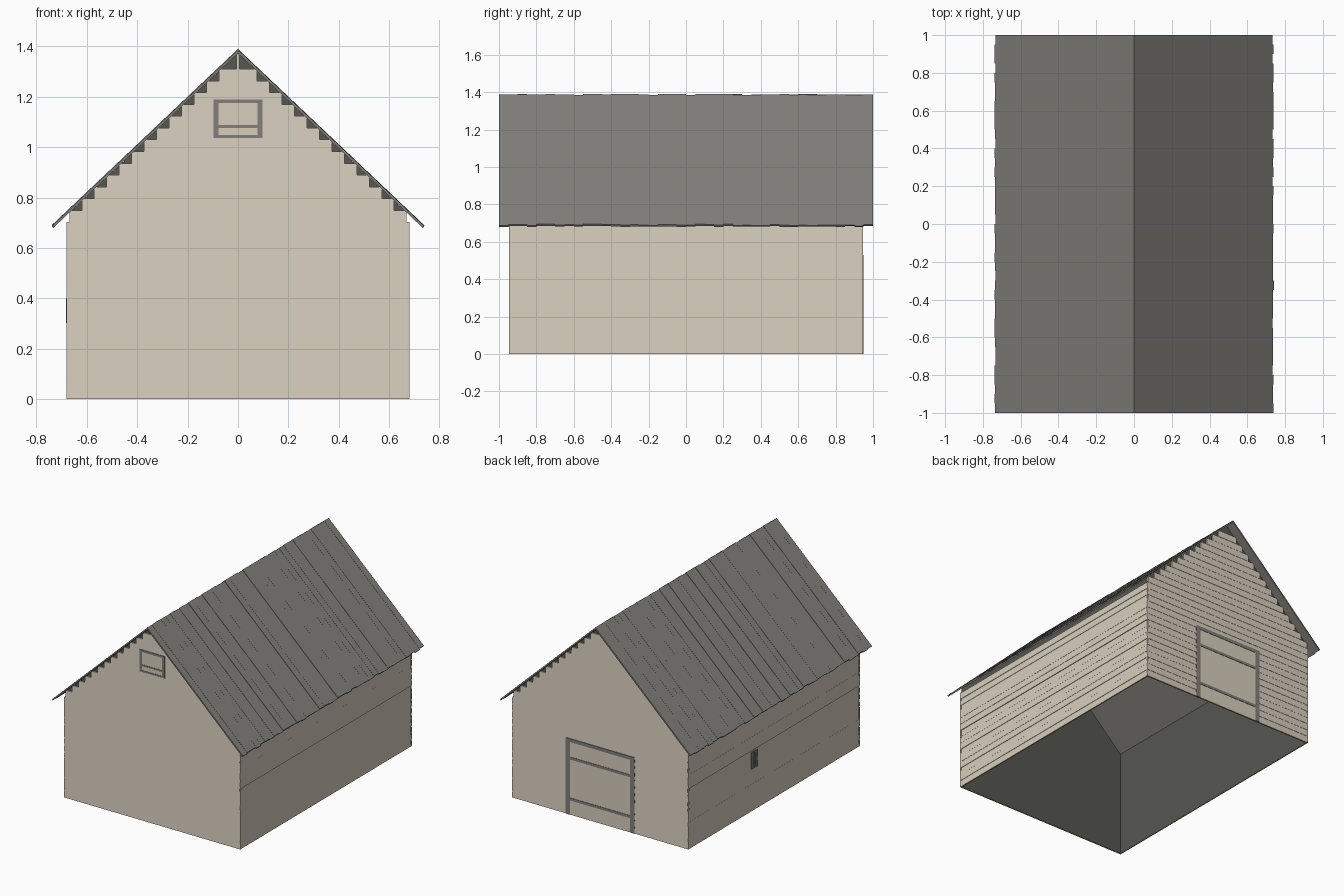
import bpy
import bmesh
import random
from math import pi
from mathutils import Matrix

random.seed(4)
if "Cube" in bpy.data.objects:
    bpy.data.objects.remove(bpy.data.objects["Cube"])

# Main dimensions
HALF_W, HALF_L = 0.68, 0.945
RIDGE, SLOPE, EAVE_X = 1.39, 0.946, 0.738
ROW = 0.0468
UNDER = RIDGE - 0.017


def material(name, color):
    m = bpy.data.materials.new(name)
    m.use_nodes = True
    m.diffuse_color = (*color, 1)
    m.node_tree.nodes["Principled BSDF"].inputs["Base Color"].default_value = (*color, 1)
    return m


TAN = material("tan boards", (0.68, 0.613, 0.513))
GREY = material("weathered grey", (0.225, 0.216, 0.198))
DARK = material("dark grey lining", (0.093, 0.093, 0.083))


def prism(bm, profile, extrude):
    """Close a solid between two copies of a profile; extrude maps (point, end) to 3D."""
    a, b = ([bm.verts.new(extrude(p, end)) for p in profile] for end in (0, 1))
    bm.faces.new(a)
    bm.faces.new(b[::-1])
    for i in range(len(a)):
        j = (i + 1) % len(a)
        bm.faces.new((a[i], b[i], b[j], a[j]))


def finish(bm, name, mat, turn=0.0):
    bmesh.ops.recalc_face_normals(bm, faces=bm.faces)
    bm.transform(Matrix.Rotation(turn, 4, "Z"))
    me = bpy.data.meshes.new(name)
    bm.to_mesh(me)
    bm.free()
    me.materials.append(mat)
    ob = bpy.data.objects.new(name, me)
    bpy.context.collection.objects.link(ob)
    return ob


def plates(name, mat, rects, inner, outer, turn=0.0):
    """Upright plates (x0, x1, z0, z1) on a wall facing -y, then turned about z."""
    bm = bmesh.new()
    for x0, x1, z0, z1 in rects:
        prism(bm, [(x0, z0), (x1, z0), (x1, z1), (x0, z1)],
              lambda p, e: (p[0], -(outer if e else inner), p[1]))
    return finish(bm, name, mat, turn)


def siding(name, turn, distance, rows, half_width, uneven):
    """Overlapping boards, each with a slim lip at its lower edge."""
    bm = bmesh.new()
    back = distance - 0.010
    for r in range(rows):
        z0, z1 = r * ROW, (r + 1) * ROW
        w = half_width(z1)
        front = distance - random.uniform(0, uneven)
        profile = [(back, z0), (front, z0), (front - 0.002, z1), (back, z1)]
        prism(bm, profile, lambda p, e: (w if e else -w, -p[0], p[1]))
    return finish(bm, name, TAN, turn)


# Inner lining, open at the bottom, with grey roof boards overhead
bm = bmesh.new()
cx, cy = HALF_W - 0.011, HALF_L - 0.011
eave_z = UNDER - SLOPE * cx
prism(bm, [(-cx, 0), (cx, 0), (cx, eave_z), (0, UNDER), (-cx, eave_z)],
      lambda p, e: (p[0], cy if e else -cy, p[1]))
bmesh.ops.recalc_face_normals(bm, faces=bm.faces)
bmesh.ops.delete(bm, geom=[f for f in bm.faces if f.normal.z < -0.9], context="FACES_ONLY")
lining = finish(bm, "inner_lining", DARK)
lining.data.materials.append(GREY)
for face in lining.data.polygons:
    face.material_index = int(abs(face.normal.z) > 0.3)


# Lap siding on four walls
def gable_width(z):
    return min(HALF_W, (UNDER - z + 0.2 * ROW) / SLOPE)


siding("front_siding", 0, HALF_L, 28, gable_width, 0.001)
siding("back_siding", pi, HALF_L, 28, gable_width, 0.001)
siding("left_siding", pi / 2, HALF_W, 15, lambda z: HALF_L, 0.004)
siding("right_siding", -pi / 2, HALF_W, 15, lambda z: HALF_L, 0.004)

# Roof planks at slightly uneven heights
for side, name in ((1, "left_roof"), (-1, "right_roof")):
    bm = bmesh.new()
    count = 40
    width = 2.0 / count
    for i in range(count):
        drop = random.uniform(0, 0.005)
        end = EAVE_X + random.uniform(-0.004, 0.002)
        y0 = -1 + i * width
        end_z = RIDGE - SLOPE * end
        profile = [(0, RIDGE - drop), (end, end_z - drop),
                   (end - 0.006, end_z - 0.011), (0, UNDER)]
        prism(bm, profile, lambda p, e: (side * p[0], y0 + width * e, p[1]))
    finish(bm, name, GREY)


def frame(half, z0, z1, trim, bars):
    """Side posts, a head piece and cross bars."""
    rects = [(-half, -half + trim, z0, z1), (half - trim, half, z0, z1),
             (-half + trim, half - trim, z1 - trim * 0.7, z1)]
    return rects + [(-half + trim, half - trim, b, b + trim * 0.55) for b in bars]


# Loft hatch and peak strip on the front gable
plates("loft_hatch_panel", TAN, [(-0.08, 0.08, 1.04, 1.185)], HALF_L - 0.01, HALF_L + 0.0005)
plates("loft_hatch_frame", GREY, frame(0.097, 1.037, 1.19, 0.02, [1.037, 1.077]),
       HALF_L - 0.01, HALF_L + 0.003)
plates("peak_strip", TAN, [(-0.005, 0.005, 1.305, 1.37)], HALF_L - 0.012, HALF_L - 0.004)

# Large door on the back wall
plates("back_door_panel", TAN, [(-0.24, 0.24, 0.0, 0.52)], HALF_L - 0.01, HALF_L + 0.0005, pi)
plates("back_door_frame", GREY, frame(0.265, 0.0, 0.53, 0.033, [0.1, 0.385]),
       HALF_L - 0.01, HALF_L + 0.003, pi)

# Small opening on the -x wall
for name, mat, half, depth in (("side_window_frame", GREY, 0.034, 0.001),
                               ("side_window_pane", DARK, 0.02, 0.002)):
    window = plates(name, mat, [(-half, half, 0.315 - half * 0.7, 0.385 + half * 0.7)],
                    HALF_W - 0.01, HALF_W + depth, -pi / 2)
    window.location.y = 0.215
